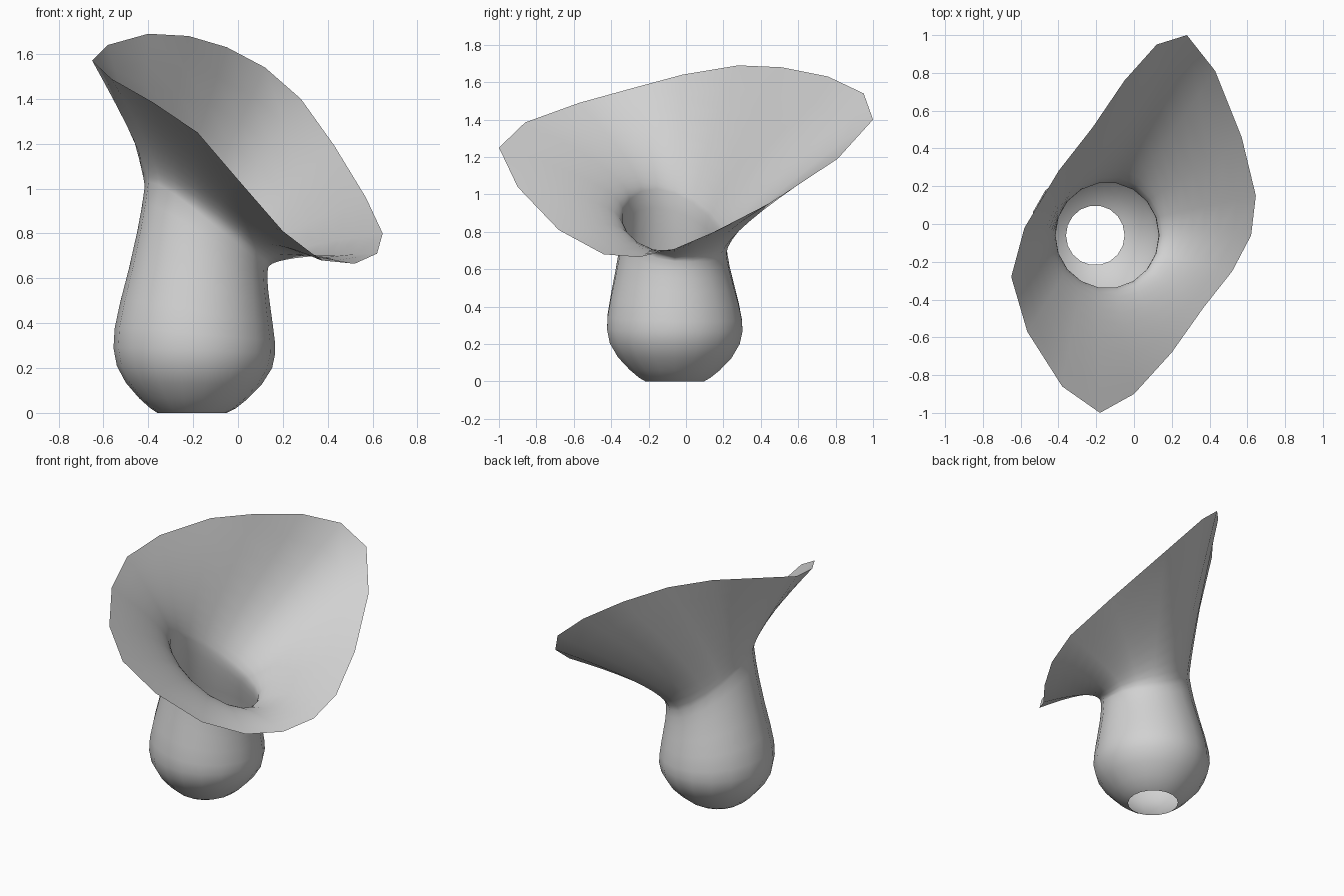
import bpy, bmesh, math
from mathutils import Vector

cube = bpy.data.objects.get("Cube")
if cube:
    bpy.data.objects.remove(cube, do_unlink=True)

SIDES = 18
FLARE_STEPS = 10
HIGH_SIDE = math.radians(203)

# Body rings: height on the low side, height on the high side, left x, right x
BODY = [(0, 0, -.36, -.05), (.02, .02, -.39, -.01), (.06, .065, -.44, .04),
        (.125, .135, -.5, .105), (.2, .21, -.54, .152), (.265, .29, -.555, .166),
        (.32, .38, -.55, .164), (.4, .5, -.525, .154), (.48, .65, -.487, .143),
        (.55, .82, -.45, .134), (.6, .93, -.43, .131), (.64, 1.03, -.416, .133)]

# Wavy rim of the mouth
RIM = [(-.65, -.28, 1.57), (-.58, -.02, 1.64), (-.4, .28, 1.69), (-.22, .51, 1.68),
       (-.05, .76, 1.63), (.12, .95, 1.54), (.28, 1, 1.4), (.43, .81, 1.19),
       (.57, .46, .96), (.645, .15, .8), (.62, -.06, .71), (.52, -.25, .665),
       (.37, -.44, .68), (.2, -.68, .81), (0, -.9, 1.04), (-.18, -1, 1.25),
       (-.38, -.86, 1.385), (-.565, -.57, 1.49)]


def angle(i):
    return math.radians(200 - 360 * i / SIDES)


def body_ring(low, high, left, right):
    """A circle that climbs towards the high side of the vase."""
    cx, r = (left + right) / 2, (right - left) / 2
    points = []
    for i in range(SIDES):
        a = angle(i)
        rise = ((1 + math.cos(a - HIGH_SIDE)) / 2) ** 1.5
        points.append(Vector((cx + r * math.cos(a), -.06 + 1.02 * r * math.sin(a),
                              low + (high - low) * rise)))
    return points


def flare_ring(neck, t):
    """Sweep each neck point upwards, then out to the rim."""
    points = []
    for i, (p, r) in enumerate(zip(neck, RIM)):
        ctrl = p + Vector((0, 0, .06 + .09 * abs(math.sin(angle(i)))))
        points.append(p * (1 - t) ** 2 + ctrl * 2 * t * (1 - t) + Vector(r) * t * t)
    return points


rings = [body_ring(*row) for row in BODY]
neck = rings[-1]
rings += [flare_ring(neck, k / FLARE_STEPS) for k in range(1, FLARE_STEPS + 1)]

# Skin the rings into one open shell
bm = bmesh.new()
loops = [[bm.verts.new(p) for p in ring] for ring in rings]
for a, b in zip(loops, loops[1:]):
    for i in range(SIDES):
        j = (i + 1) % SIDES
        bm.faces.new((a[j], a[i], b[i], b[j]))
mesh = bpy.data.meshes.new("flared_vase")
bm.to_mesh(mesh)
bm.free()
mesh.shade_smooth()

# Plain grey clay
mat = bpy.data.materials.new("light_grey")
mat.use_nodes = True
grey = (.64, .64, .64, 1)
mat.diffuse_color = grey
mat.node_tree.nodes["Principled BSDF"].inputs["Base Color"].default_value = grey
mesh.materials.append(mat)

vase = bpy.data.objects.new("flared_vase", mesh)
bpy.context.collection.objects.link(vase)
